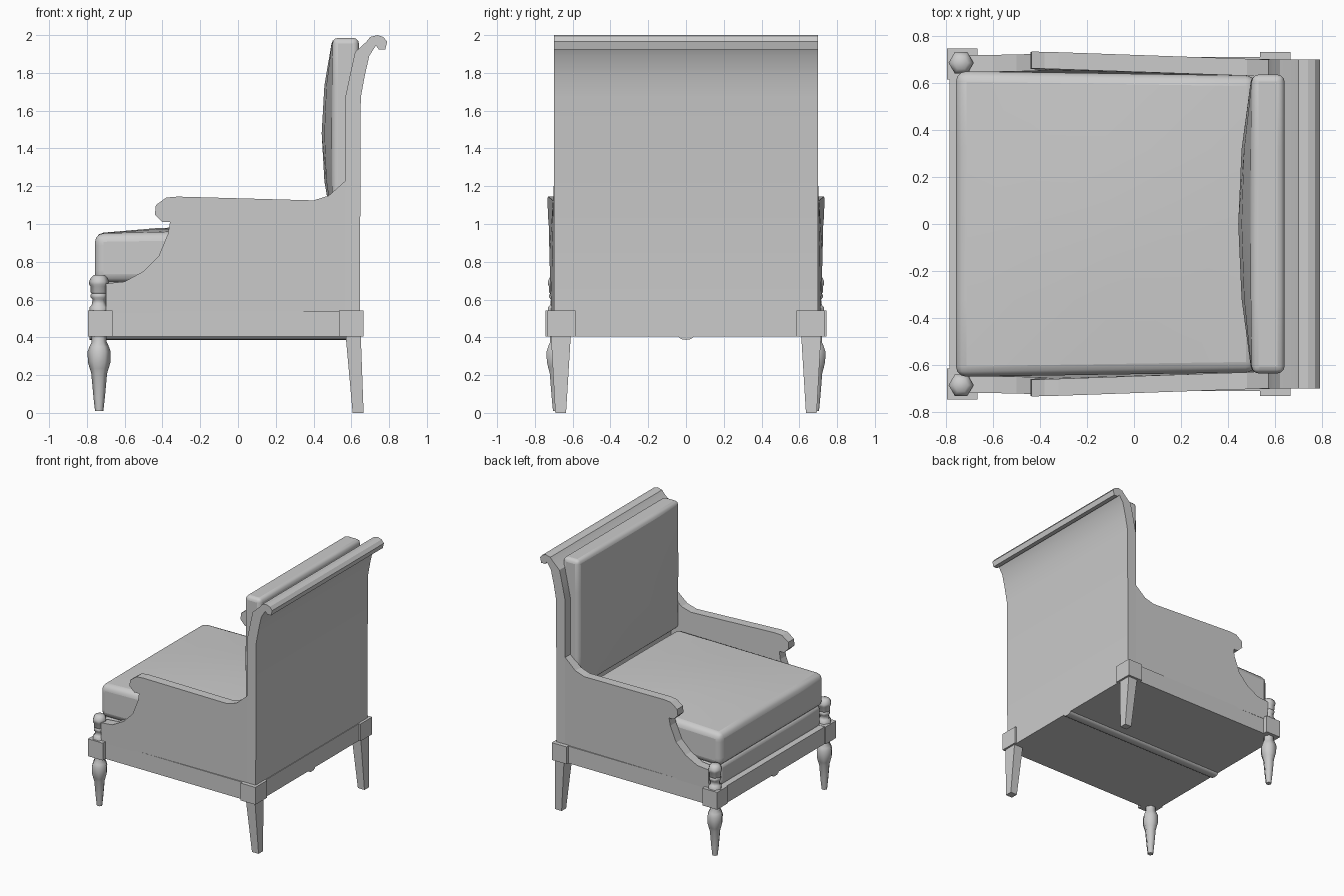
import bpy, bmesh, math

if "Cube" in bpy.data.objects:
    bpy.data.objects.remove(bpy.data.objects["Cube"], do_unlink=True)

mat = bpy.data.materials.new("plain grey")
mat.use_nodes = True
mat.diffuse_color = (0.6, 0.6, 0.6, 1)
mat.node_tree.nodes["Principled BSDF"].inputs["Base Color"].default_value = (0.6, 0.6, 0.6, 1)


def finish(name, bm, smooth=None, bevel=0):
    bmesh.ops.recalc_face_normals(bm, faces=bm.faces)
    me = bpy.data.meshes.new(name)
    bm.to_mesh(me)
    bm.free()
    me.materials.append(mat)
    ob = bpy.data.objects.new(name, me)
    bpy.context.collection.objects.link(ob)
    if bevel:
        mod = ob.modifiers.new("soft edges", "BEVEL")
        mod.width, mod.segments = bevel, 3
        mod.limit_method, mod.angle_limit = "ANGLE", math.radians(50)
    if smooth:
        bpy.ops.object.select_all(action="DESELECT")
        ob.select_set(True)
        bpy.context.view_layer.objects.active = ob
        bpy.ops.object.shade_smooth_by_angle(angle=math.radians(smooth))
    return ob


def box_mesh(x0, x1, y0, y1, z0, z1):
    bm = bmesh.new()
    bmesh.ops.create_cube(bm, size=1)
    for v in bm.verts:
        v.co.x = x0 if v.co.x < 0 else x1
        v.co.y = y0 if v.co.y < 0 else y1
        v.co.z = z0 if v.co.z < 0 else z1
    return bm


def extrude_profile(name, points, y0, y1, lean=None, smooth=None):
    """Extrude an x-z outline from y0 to y1; lean(x, z) shifts it sideways."""
    bm = bmesh.new()
    shift = lean or (lambda x, z: 0)
    a = [bm.verts.new((x, y0 + shift(x, z), z)) for x, z in points]
    b = [bm.verts.new((x, y1 + shift(x, z), z)) for x, z in points]
    bm.faces.new(a)
    bm.faces.new(b[::-1])
    for i in range(len(a)):
        j = (i + 1) % len(a)
        bm.faces.new((a[i], a[j], b[j], b[i]))
    return finish(name, bm, smooth)


def turned(name, x, y, profile):
    """Six-sided turned part from (radius, height) pairs."""
    bm = bmesh.new()
    rings = [[bm.verts.new((x + r * math.cos(k * math.pi / 3),
                            y + r * math.sin(k * math.pi / 3), z)) for k in range(6)]
             for r, z in profile]
    for lo, hi in zip(rings, rings[1:]):
        for k in range(6):
            j = (k + 1) % 6
            bm.faces.new((lo[k], lo[j], hi[j], hi[k]))
    bm.faces.new(rings[0])
    bm.faces.new(rings[-1])
    return finish(name, bm, 62)


def cushion(name, bounds, bevel, swell):
    bm = box_mesh(*bounds)
    bmesh.ops.subdivide_edges(bm, edges=bm.edges[:], cuts=3, use_grid_fill=True)
    for v in bm.verts:
        swell(v.co)
    return finish(name, bm, 60, bevel)


# Scrolled back rest
extrude_profile("back_rest", [
    (0.57, 0.54), (0.57, 1.68), (0.595, 1.80), (0.62, 1.91), (0.68, 1.965),
    (0.70, 1.99), (0.74, 2.0), (0.77, 1.99), (0.79, 1.965), (0.78, 1.925),
    (0.745, 1.925), (0.73, 1.945), (0.695, 1.89), (0.67, 1.78), (0.65, 1.67),
    (0.645, 0.54)], -0.70, 0.70, smooth=30)

# Side panels with scrolled arms
arm = [(-0.70, 0.53), (-0.70, 0.685), (-0.60, 0.695), (-0.50, 0.75), (-0.42, 0.83),
       (-0.37, 0.95), (-0.36, 1.01), (-0.40, 1.01), (-0.44, 1.05), (-0.435, 1.10),
       (-0.38, 1.14), (-0.32, 1.145), (0.40, 1.125), (0.48, 1.15), (0.57, 1.23),
       (0.64, 1.23), (0.64, 0.53)]


def flare(x, z):
    return 0.035 * min(max((0.57 - x) / 1.01, 0), 1) * (0.4 + 0.6 * (z - 0.53) / 0.61)


for side, label in ((1, "left"), (-1, "right")):
    extrude_profile("arm_panel_" + label, arm, 0.627 * side, 0.699 * side,
                    lambda x, z: side * flare(x, z))

# Frame, corner blocks and the bead below the frame
finish("seat_frame", box_mesh(-0.785, 0.65, -0.71, 0.71, 0.405, 0.54))
bead = [(0.04 * math.cos(t * math.pi / 6), 0.405 - 0.018 * math.sin(t * math.pi / 6))
        for t in range(7)]
bm = bmesh.new()
ends = [[bm.verts.new((x, y, z)) for y, z in bead] for x in (-0.785, 0.65)]
for i in range(6):
    bm.faces.new((ends[0][i], ends[0][i + 1], ends[1][i + 1], ends[1][i]))
for ring in ends:
    bm.faces.new(ring)
finish("under_bead", bm, 40)

leg = [(0.022, 0.01), (0.03, 0.08), (0.042, 0.21), (0.05, 0.235), (0.06, 0.27),
       (0.061, 0.325), (0.052, 0.35), (0.04, 0.375), (0.04, 0.41)]
finial = [(0.052, 0.53), (0.052, 0.56), (0.04, 0.57), (0.035, 0.60), (0.045, 0.61),
          (0.045, 0.625), (0.04, 0.632), (0.046, 0.64), (0.046, 0.67), (0.053, 0.68),
          (0.053, 0.695), (0.045, 0.715), (0.03, 0.73)]
for side, label in ((1, "left"), (-1, "right")):
    ys = sorted((0.615 * side, 0.745 * side))
    finish("front_block_" + label, box_mesh(-0.795, -0.665, *ys, 0.405, 0.542))
    ys = sorted((0.585 * side, 0.732 * side))
    finish("back_block_" + label, box_mesh(0.535, 0.665, *ys, 0.405, 0.542))
    turned("front_leg_" + label, -0.735, 0.685 * side, leg)
    turned("finial_" + label, -0.735, 0.685 * side, finial)
    # Tapered, splayed back leg
    ys = sorted((0.61 * side, 0.715 * side))
    bm = box_mesh(0.57, 0.65, *ys, 0, 0.41)
    for v in bm.verts:
        if v.co.z < 0.1:
            v.co.x = 0.607 if v.co.x < 0.6 else 0.665
            v.co.y = side * (0.635 if abs(v.co.y) < 0.65 else 0.692)
    finish("back_leg_" + label, bm)


# Upholstery
def seat_swell(co):
    u, w = (co.x + 0.12) / 0.64, co.y / 0.65
    if co.z > 0.9:
        co.z += 0.02 * (u + 1) / 2 + 0.03 * (1 - u * u) * (1 - w * w)
    co.y *= 1 - 0.015 * (u + 1)


def back_swell(co):
    u, w = (co.z - 1.48) / 0.505, co.y / 0.635
    if co.x < 0.55:
        co.x -= 0.057 * (1 - u * u) * (1 - w * w)


cushion("seat_base", (-0.745, 0.57, -0.63, 0.63, 0.53, 0.70), 0.03, lambda co: None)
cushion("seat_cushion", (-0.757, 0.52, -0.65, 0.65, 0.69, 0.95), 0.045, seat_swell)
cushion("back_cushion", (0.50, 0.64, -0.635, 0.635, 0.975, 1.985), 0.03, back_swell)
